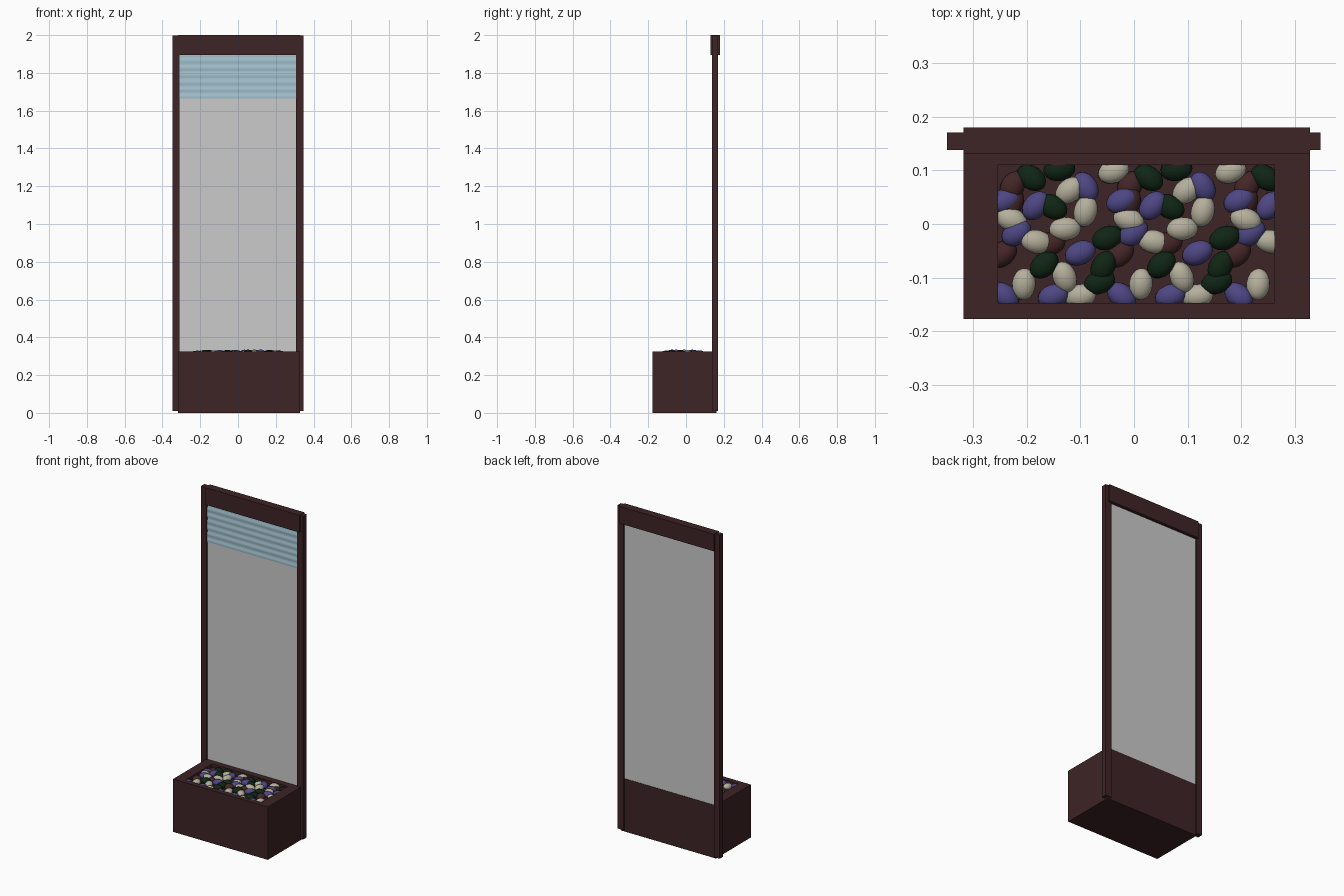
import bpy, bmesh, math, random
from mathutils import Matrix, Vector

if "Cube" in bpy.data.objects:
    bpy.data.objects.remove(bpy.data.objects["Cube"])

random.seed(4)

def material(name, rgb):
    m = bpy.data.materials.new(name)
    m.diffuse_color = (*rgb, 1)
    m.use_nodes = True
    m.node_tree.nodes["Principled BSDF"].inputs["Base Color"].default_value = m.diffuse_color
    return m

wood = material("dark_wood", (0.048, 0.0175, 0.019))
glass = material("frosted_glass", (0.60, 0.60, 0.60))
water = material("pale_blue", (0.36, 0.53, 0.61))
pebble_mats = [material("pebble_green", (0.005, 0.019, 0.007)),
               material("pebble_violet", (0.075, 0.062, 0.23)),
               material("pebble_cream", (0.46, 0.43, 0.33)),
               material("pebble_brown", (0.058, 0.019, 0.020))]

def add_object(name, bm, mats):
    bmesh.ops.recalc_face_normals(bm, faces=bm.faces)
    me = bpy.data.meshes.new(name)
    bm.to_mesh(me)
    bm.free()
    ob = bpy.data.objects.new(name, me)
    bpy.context.collection.objects.link(ob)
    for m in mats:
        me.materials.append(m)
    return ob

def box(name, lo, hi, mat):
    bm = bmesh.new()
    lo, hi = Vector(lo), Vector(hi)
    bmesh.ops.create_cube(bm, size=1, matrix=Matrix.Translation((lo + hi) / 2)
                          @ Matrix.Diagonal((*(hi - lo), 1)))
    return add_object(name, bm, [mat])

# Frame: two posts, a header beam and the glass pane
box("left_post", (-0.348, 0.138, 0.01), (-0.310, 0.170, 1.998), wood)
box("right_post", (0.306, 0.138, 0.01), (0.347, 0.170, 1.998), wood)
box("header_beam", (-0.317, 0.131, 1.895), (0.327, 0.180, 2.0), wood)
box("glass_pane", (-0.312, 0.147, 0.30), (0.308, 0.160, 1.90), glass)

# Basin: hollow tray made of stacked rectangular rings
def ring(bm, x0, x1, y0, y1, z):
    return [bm.verts.new(p) for p in
            ((x0, y0, z), (x1, y0, z), (x1, y1, z), (x0, y1, z))]

bm = bmesh.new()
outer = (-0.317, 0.327, -0.177, 0.162)
inner = (-0.253, 0.261, -0.147, 0.110)
rings = [ring(bm, *outer, 0), ring(bm, *outer, 0.325),
         ring(bm, *inner, 0.325), ring(bm, *inner, 0.295)]
for a, b in zip(rings, rings[1:]):
    for i in range(4):
        j = (i + 1) % 4
        bm.faces.new((a[i], a[j], b[j], b[i]))
bm.faces.new(rings[0])
bm.faces.new(rings[-1])
add_object("basin", bm, [wood])

# Water sheet: three overlapping rippled courses below the header
bm = bmesh.new()
steps, z_top, course = 12, 1.893, 0.076
front = []
for c in range(3):
    for i in range(steps + 1):
        t = i / steps
        y = 0.145 - 0.004 * t + 0.0012 * math.sin(t * 4 * math.pi)
        front.append((y, z_top - course * (c + t) - 0.0003 * c))
profile = [(0.148, z_top)] + front + [(0.148, front[-1][1])]
sides = [[bm.verts.new((x, y, z)) for y, z in profile] for x in (-0.311, 0.307)]
for i in range(len(profile)):
    j = (i + 1) % len(profile)
    bm.faces.new((sides[0][i], sides[0][j], sides[1][j], sides[1][i]))
for s in sides:
    bm.faces.new(s)
add_object("water_sheet", bm, [water])

# Pebbles: one cluster (x, y in mm, turn in degrees) per colour, repeated along x
cluster = [
    [(-191, 86, -35), (-139, 102, 10), (-152, 32, -30), (-49, -26, 20),
     (-57, -78, 60), (-167, -76, 40), (-64, -108, 20)],
    [(-90, 69, -60), (-183, 34, 50), (-23, 43, 25), (-1, -17, 35),
     (-100, -54, 25), (-150, -134, 20), (-23, -134, -40)],
    [(-38, 98, 20), (-90, 24, 75), (-128, -9, 5), (-181, -33, -10),
     (-129, -99, -70), (-205, -112, 85), (-100, -134, 10), (-10, 8, -20), (-120, 62, 40)],
    [(-8, 70, 60), (-157, -37, 15), (-27, -56, 40), (-228, 40, 70)],
]
period = 0.218
bm = bmesh.new()
for colour, stones in enumerate(cluster):
    for px, py, turn in stones:
        for k in (-1, 0, 1, 2):
            x, y = px / 1000 + k * period, py / 1000
            if not -0.25 < x < 0.258:
                continue
            # stones at the edge lie lower than those in the middle
            gap = min(x + 0.253, 0.261 - x, y + 0.147, 0.110 - y)
            z = 0.304 + 0.011 * min(1, gap / 0.06) + random.uniform(-0.002, 0.002)
            if colour == 3:
                z -= 0.006
            m = (Matrix.Translation((x, y, z))
                 @ Matrix.Rotation(math.radians(turn), 4, 'Z')
                 @ Matrix.Rotation(random.uniform(-0.15, 0.15), 4, 'Y')
                 @ Matrix.Diagonal((0.030, 0.022, 0.018, 1)))
            made = bmesh.ops.create_uvsphere(bm, u_segments=18, v_segments=10,
                                             radius=1, matrix=m)
            for f in {f for v in made["verts"] for f in v.link_faces}:
                f.material_index = colour
                f.smooth = True
add_object("pebbles", bm, pebble_mats)
